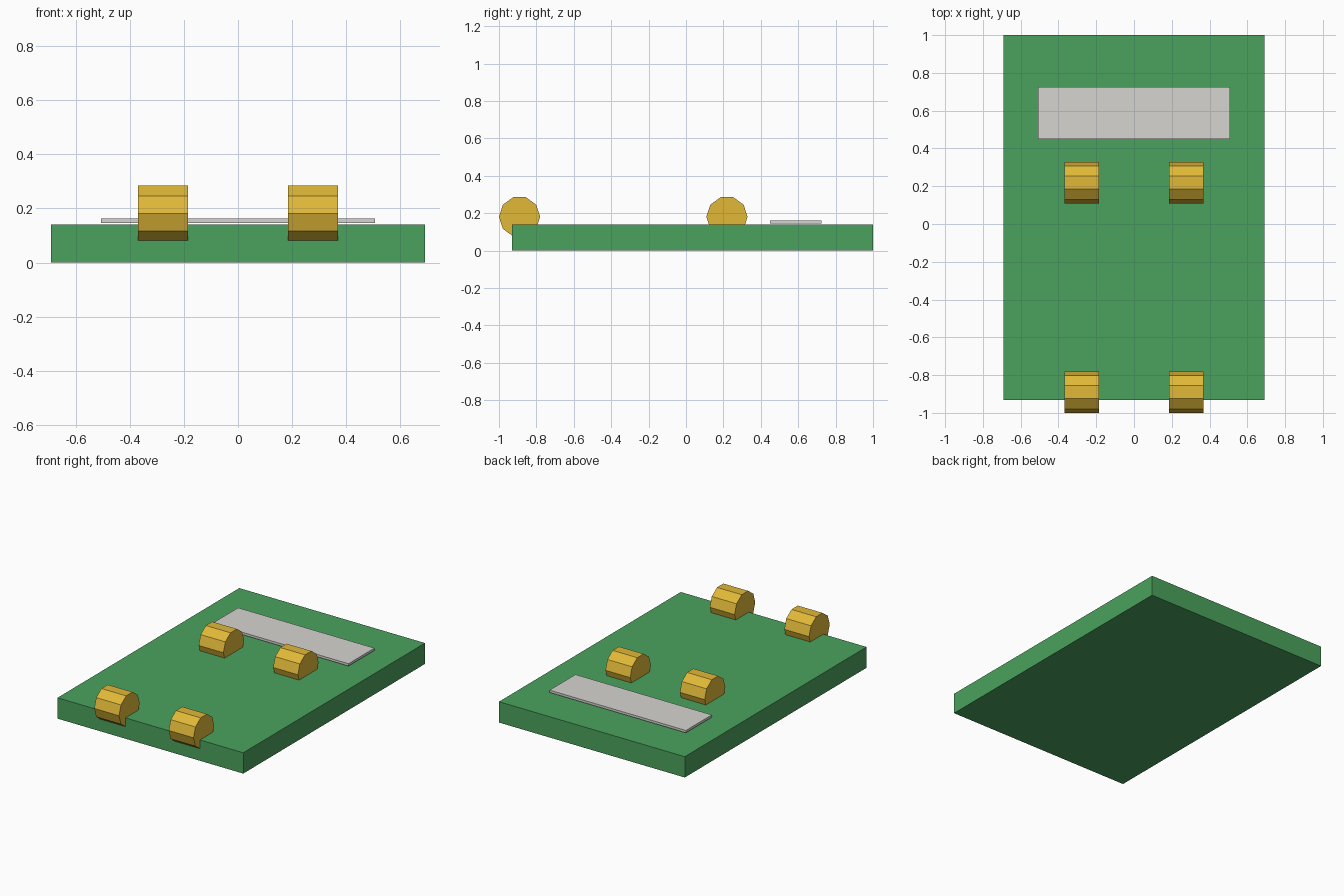
import bpy, math

if "Cube" in bpy.data.objects:
    bpy.data.objects.remove(bpy.data.objects["Cube"])


def material(name, color):
    m = bpy.data.materials.new(name)
    m.diffuse_color = color
    m.use_nodes = True
    m.node_tree.nodes["Principled BSDF"].inputs["Base Color"].default_value = m.diffuse_color
    return m


def box(name, x, y, z, mat):
    """Box from (min, max) pairs on each axis."""
    bpy.ops.mesh.primitive_cube_add(size=1, location=[sum(p) / 2 for p in (x, y, z)])
    ob = bpy.context.object
    ob.name = name
    ob.scale = [p[1] - p[0] for p in (x, y, z)]
    bpy.ops.object.transform_apply(location=False, rotation=False, scale=True)
    if mat:
        ob.data.materials.append(mat)


def roller(name, x, y):
    """Ten-sided drum lying along x, with a vertex at front and back."""
    bpy.ops.mesh.primitive_cylinder_add(vertices=10, radius=0.11, depth=0.184,
                                        location=(x, y, 0.181),
                                        rotation=(0, math.pi / 2, 0))
    ob = bpy.context.object
    ob.name = name
    bpy.ops.object.transform_apply(location=False, rotation=True, scale=False)
    ob.data.materials.append(gold)


green = material("green", (0.07, 0.36, 0.11, 1))
gold = material("gold", (0.75, 0.48, 0.04, 1))
pale = material("pale_grey", (0.68, 0.66, 0.63, 1))

# Base board and the thin plate hovering just above it
box("board", (-0.691, 0.691), (-0.931, 1.0), (0, 0.14), green)
box("plate", (-0.507, 0.507), (0.45, 0.725), (0.146, 0.162), pale)

# Two pairs of half-sunk drums; the front pair overhangs the edge
for row, y in (("front", -0.89), ("rear", 0.219)):
    for side, x in (("left", -0.277), ("right", 0.277)):
        roller(f"{row}_{side}_roller", x, y)
